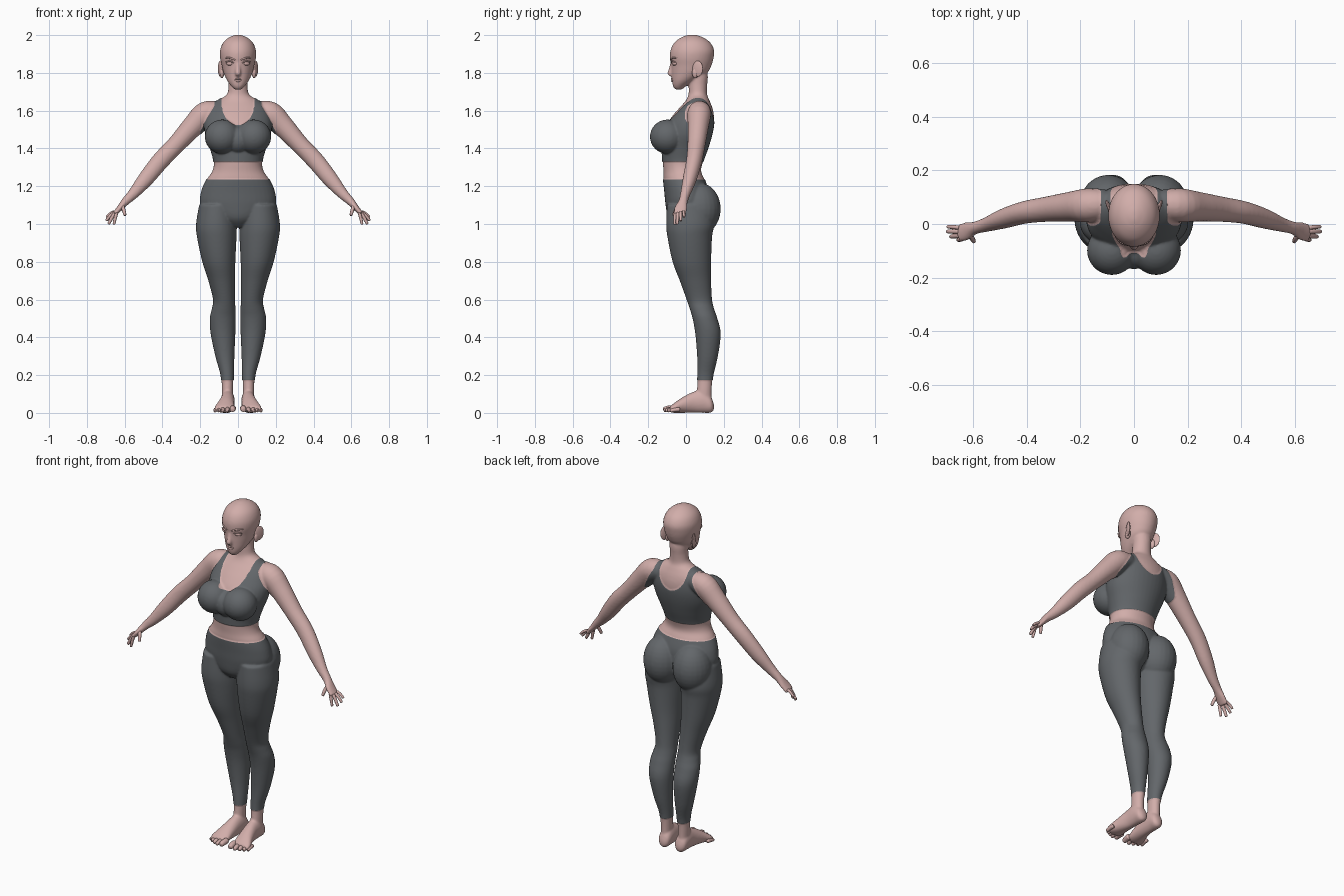
import bpy, bmesh, math
from mathutils import Vector, Matrix

if "Cube" in bpy.data.objects:
    bpy.data.objects.remove(bpy.data.objects["Cube"])


def material(name, rgb):
    m = bpy.data.materials.new(name)
    m.diffuse_color = (*rgb, 1)
    m.use_nodes = True
    m.node_tree.nodes["Principled BSDF"].inputs["Base Color"].default_value = m.diffuse_color
    return m


SKIN = material("skin", (0.64, 0.42, 0.40))
CLOTH = material("grey_fabric", (0.125, 0.135, 0.145))


def smooth_rings(rings, n):
    """Catmull-Rom interpolation through the ring values."""
    pts = [rings[0]] + list(rings) + [rings[-1]]
    out = []
    for i in range(1, len(pts) - 2):
        p0, p1, p2, p3 = pts[i - 1:i + 3]
        for k in range(n):
            t = k / n
            out.append([0.5 * (2 * b + (c - a) * t + (2 * a - 5 * b + 4 * c - d) * t * t
                               + (3 * b - a - 3 * c + d) * t ** 3)
                        for a, b, c, d in zip(p0, p1, p2, p3)])
    return out + [list(rings[-1])]


def tube(bm, rings, axis=None, n=4, sides=28):
    """Closed loft through rings (x, y, z, radius_a, radius_b)."""
    rings = smooth_rings(rings, n)
    centres = [Vector(r[:3]) for r in rings]
    loops = []
    for i, r in enumerate(rings):
        if axis == 'z':
            u, v = Vector((1, 0, 0)), Vector((0, 1, 0))
        elif axis == 'y':
            u, v = Vector((1, 0, 0)), Vector((0, 0, 1))
        else:
            t = (centres[min(i + 1, len(rings) - 1)] - centres[max(i - 1, 0)]).normalized()
            u = Vector((0, 1, 0)).cross(t).normalized()
            v = t.cross(u)
        a, b = max(r[3], 0.002), max(r[4], 0.002)
        loops.append([bm.verts.new(centres[i] + u * a * math.cos(w) + v * b * math.sin(w))
                      for w in (2 * math.pi * k / sides for k in range(sides))])
    for p, q in zip(loops, loops[1:]):
        for k in range(sides):
            bm.faces.new((p[k], p[(k + 1) % sides], q[(k + 1) % sides], q[k]))
    bm.faces.new(loops[0][::-1])
    bm.faces.new(loops[-1])


def stack(bm, rows):
    """Loft of horizontal rings given as (z, x_min, x_max, y_front, y_back)."""
    tube(bm, [((b + a) / 2, (d + c) / 2, z, (b - a) / 2, (d - c) / 2)
              for z, a, b, c, d in rows], 'z', 5, 40)


def ball(bm, centre, radii, tilt=0):
    mat = Matrix.Translation(centre) @ Matrix.Rotation(tilt, 4, 'Z') @ Matrix.Diagonal((*radii, 1))
    bmesh.ops.create_uvsphere(bm, u_segments=24, v_segments=16, radius=1, matrix=mat)


def digit(bm, base, tip, r, bend=0.0):
    """Tapered rounded finger or toe."""
    a, b = Vector(base), Vector(tip)
    mid = (a + b) / 2 + Vector((0, 0, bend))
    end = b + (b - mid).normalized() * r * -0.25
    tube(bm, [(*a, r, r), (*mid, r, r), (*end, r * 0.8, r * 0.8), (*b, r * 0.25, r * 0.25)], None, 4, 12)


def mirror(bm):
    d = bmesh.ops.duplicate(bm, geom=bm.verts[:] + bm.edges[:] + bm.faces[:])
    for v in d["geom"]:
        if isinstance(v, bmesh.types.BMVert):
            v.co.x = -v.co.x


def finish(bm, name):
    bmesh.ops.recalc_face_normals(bm, faces=bm.faces[:])
    for f in bm.faces:
        f.smooth = True
    me = bpy.data.meshes.new(name)
    bm.to_mesh(me)
    bm.free()
    me.materials.append(SKIN)
    me.materials.append(CLOTH)
    ob = bpy.data.objects.new(name, me)
    bpy.context.collection.objects.link(ob)
    return ob


# --- Body: paired parts ---
bm = bmesh.new()
# leg
stack(bm, [(1.10, .02, .203, -.098, .13), (1.0, .011, .219, -.102, .145), (.93, .011, .214, -.095, .135),
           (.8, .017, .186, -.068, .13), (.7, .019, .154, -.03, .13), (.6, .019, .129, .006, .135),
           (.55, .016, .136, .023, .146), (.5, .015, .146, .038, .163), (.42, .017, .142, .052, .181),
           (.3, .022, .117, .062, .166), (.2, .024, .09, .062, .143), (.12, .026, .086, .058, .136),
           (.06, .028, .084, .05, .136)])
# foot
tube(bm, [(.052, .148, .03, .012, .014), (.053, .132, .043, .033, .042), (.054, .09, .06, .037, .06),
          (.056, .04, .056, .038, .056), (.064, -.02, .041, .045, .041), (.072, -.06, .027, .053, .027),
          (.075, -.085, .018, .05, .016)], 'y')
# arm and palm
tube(bm, [(.10, .075, 1.60, .048, .05), (.17, .07, 1.585, .064, .063), (.235, .065, 1.522, .058, .056),
          (.328, .055, 1.42, .048, .047), (.41, .043, 1.335, .047, .042), (.487, .02, 1.24, .042, .037),
          (.55, -.002, 1.165, .03, .027), (.595, -.015, 1.12, .022, .024), (.625, -.027, 1.085, .016, .034),
          (.653, -.034, 1.053, .012, .034)])
# breast and buttock
ball(bm, (.083, -.098, 1.462), (.09, .09, .088))
ball(bm, (.096, .07, 1.08), (.105, .111, .135))
mirror(bm)

# --- Body: central parts ---
trunk = [(.985, .04, -.05, .06), (1.03, .13, -.09, .11), (1.10, .195, -.105, .12), (1.17, .193, -.112, .118),
         (1.235, .166, -.119, .098), (1.28, .136, -.119, .08), (1.33, .128, -.123, .09),
         (1.40, .146, -.126, .115), (1.47, .17, -.12, .136), (1.53, .176, -.1, .147),
         (1.58, .166, -.065, .147), (1.62, .15, -.03, .138), (1.655, .105, 0, .124),
         (1.685, .06, .013, .112), (1.73, .05, .015, .112), (1.78, .05, .02, .116), (1.82, .045, .03, .11)]
stack(bm, [(z, -w, w, f, b) for z, w, f, b in trunk])
# fabric bridge between the breasts
ball(bm, (0, -.1, 1.445), (.065, .066, .07))
# head
head = [(1.712, .018, -.058, -.02), (1.73, .036, -.069, .0), (1.76, .058, -.074, .05), (1.80, .076, -.077, .112),
        (1.84, .086, -.079, .135), (1.88, .095, -.085, .146), (1.92, .095, -.082, .149),
        (1.96, .079, -.062, .129), (1.988, .048, -.025, .09), (2.002, .012, .015, .05)]
stack(bm, [(z, -w, w, f, b) for z, w, f, b in head])
# nose
tube(bm, [(0, -.072, 1.865, .008, .008), (0, -.08, 1.83, .011, .009), (0, -.086, 1.797, .015, .013),
          (0, -.08, 1.783, .012, .008)], 'z')
body = finish(bm, "body")

# merge into one skin and soften the joins
bpy.context.view_layer.objects.active = body
body.select_set(True)
rm = body.modifiers.new("merge", 'REMESH')
rm.mode = 'VOXEL'
rm.voxel_size = 0.006
sm = body.modifiers.new("soften", 'SMOOTH')
sm.factor, sm.iterations = 0.5, 7
for name in ("merge", "soften"):
    bpy.ops.object.modifier_apply(modifier=name)


# --- Clothing: trousers and cropped top chosen by position ---
def is_cloth(c):
    x, z = abs(c.x), c.z
    if z < 1.235:
        return z > 0.175 and x < 0.3
    if z < 1.33 or z > 1.70:
        return False
    drop = max(0, 1.64 - z) / (0.12 if c.y < 0.05 else 0.10)
    in_scoop = (x / 0.086) ** 2 + drop ** 2 < 1
    armhole = min(0.2, 0.125 + max(0, 1.62 - z) * 0.6)
    return not in_scoop and x < armhole


bm = bmesh.new()
bm.from_mesh(body.data)
for z in (0.175, 1.235, 1.33):
    bmesh.ops.bisect_plane(bm, geom=bm.verts[:] + bm.edges[:] + bm.faces[:], dist=0.0005,
                           plane_co=(0, 0, z), plane_no=(0, 0, 1))
for f in bm.faces:
    f.smooth = True
    f.material_index = int(is_cloth(f.calc_center_median()))
# even out the curved neckline and armhole edges
border = {}
for e in bm.edges:
    if len({f.material_index for f in e.link_faces}) == 2 and e.verts[0].co.z > 1.4:
        for v in e.verts:
            border.setdefault(v, []).append(e.other_vert(v))
for _ in range(6):
    new = {v: v.co.lerp(sum((o.co for o in n), Vector()) / len(n), 0.5) for v, n in border.items()}
    for v, co in new.items():
        v.co = co
# slight fabric thickness
bm.normal_update()
cloth = {v for f in bm.faces if f.material_index for v in f.verts}
for v, n in [(v, v.normal.copy()) for v in cloth]:
    v.co += n * 0.003
bm.to_mesh(body.data)
bm.free()

# --- Fingers ---
bm = bmesh.new()
for base, tip, r in [((.642, -.056, 1.06), (.657, -.06, .998), .0085),
                     ((.651, -.043, 1.058), (.685, -.047, 1.0), .009),
                     ((.655, -.028, 1.06), (.698, -.028, 1.018), .0085),
                     ((.655, -.013, 1.066), (.697, -.010, 1.036), .0075),
                     ((.612, -.042, 1.095), (.598, -.066, 1.045), .0095)]:
    digit(bm, base, tip, r, 0.004)
mirror(bm)
finish(bm, "fingers")

# --- Toes ---
bm = bmesh.new()
for i, (x, y, r) in enumerate([(.03, -.12, .016), (.058, -.118, .012), (.082, -.109, .0115),
                               (.103, -.097, .011), (.121, -.083, .0105)]):
    digit(bm, (x - .004, y + .05, r + .008), (x, y, r), r, 0.002)
mirror(bm)
finish(bm, "toes")

# --- Ears ---
bm = bmesh.new()
ball(bm, (.093, .062, 1.822), (.008, .03, .042), -0.4)
ball(bm, (.085, .05, 1.80), (.012, .018, .028))
mirror(bm)
finish(bm, "ears")

# --- Eyes, lids and brows ---
bm = bmesh.new()
ball(bm, (.042, -.059, 1.85), (.021, .014, .012), 0.3)
tube(bm, [(.02, -.074, 1.85, .003, .003), (.04, -.075, 1.862, .004, .004),
          (.064, -.057, 1.857, .003, .003)], None, 5, 10)
tube(bm, [(.014, -.08, 1.868, .004, .004), (.042, -.072, 1.879, .005, .005),
          (.07, -.048, 1.88, .002, .002)], None, 5, 10)
mirror(bm)
finish(bm, "eyes_and_brows")

# --- Lips ---
bm = bmesh.new()
for z, r, y in ((1.768, .005, -.075), (1.757, .006, -.073)):
    tube(bm, [(-.024, -.066, 1.763, .002, .002), (0, y, z, r, r), (.024, -.066, 1.763, .002, .002)], None, 6, 10)
finish(bm, "lips")
